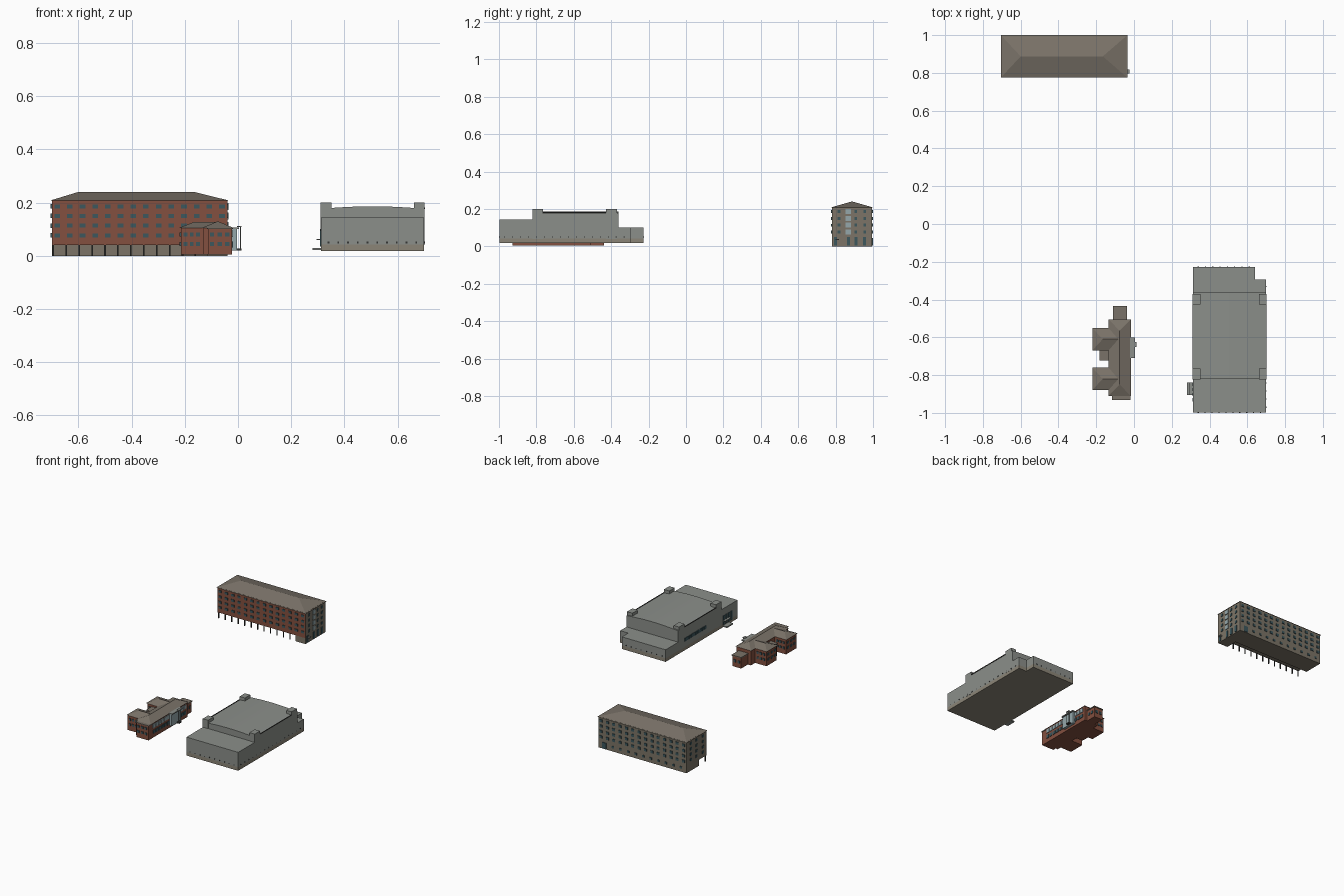
import bpy, bmesh, math

cube = bpy.data.objects.get("Cube")
if cube:
    bpy.data.objects.remove(cube, do_unlink=True)


def material(name, r, g, b):
    m = bpy.data.materials.new(name)
    m.use_nodes = True
    m.diffuse_color = (r, g, b, 1)
    m.node_tree.nodes["Principled BSDF"].inputs["Base Color"].default_value = (r, g, b, 1)
    return m


BRICK = material("red brick", .23, .08, .05)
RENDER = material("taupe render", .20, .175, .135)
ROOF = material("taupe roof", .195, .17, .14)
GREY = material("grey cladding", .26, .275, .255)
PLINTH = material("beige plinth", .26, .235, .185)
TEAL = material("teal window", .045, .095, .11)
PALE = material("pale glass", .30, .39, .41)
DARK = material("dark trim", .035, .035, .033)


def finish(name, bm, *mats):
    bmesh.ops.recalc_face_normals(bm, faces=bm.faces[:])
    mesh = bpy.data.meshes.new(name)
    for m in mats:
        mesh.materials.append(m)
    bm.to_mesh(mesh)
    bm.free()
    ob = bpy.data.objects.new(name, mesh)
    bpy.context.collection.objects.link(ob)
    return ob


def add_box(bm, x0, x1, y0, y1, z0, z1):
    vs = bmesh.ops.create_cube(bm, size=1)["verts"]
    for v in vs:
        v.co.x = x1 if v.co.x > 0 else x0
        v.co.y = y1 if v.co.y > 0 else y0
        v.co.z = z1 if v.co.z > 0 else z0


def box(name, x, y, z, mat):
    bm = bmesh.new()
    add_box(bm, *x, *y, *z)
    return finish(name, bm, mat)


def prism(name, points, z, mat):
    """Extrude a plan outline upwards."""
    bm = bmesh.new()
    f = bm.faces.new([bm.verts.new((px, py, z[0])) for px, py in points])
    top = bmesh.ops.extrude_face_region(bm, geom=[f])["geom"]
    for v in top:
        if isinstance(v, bmesh.types.BMVert):
            v.co.z = z[1]
    return finish(name, bm, mat)


def hip_roof(name, x, y, z, inset, along="x"):
    """Hipped roof; inset gives the two ridge end setbacks."""
    bm = bmesh.new()
    c = [bm.verts.new((px, py, z[0])) for px, py in
         ((x[0], y[0]), (x[1], y[0]), (x[1], y[1]), (x[0], y[1]))]
    if along == "y":
        mid = sum(x) / 2
        a, b = (mid, y[0] + inset[0]), (mid, y[1] - inset[1])
        c = c[3:] + c[:3]
    else:
        mid = sum(y) / 2
        a, b = (x[0] + inset[0], mid), (x[1] - inset[1], mid)
    a, b = (bm.verts.new((*p, z[1])) for p in (a, b))
    if along == "y":
        c = [c[1], c[0], c[3], c[2]]
    p, q, r, s = c
    faces = ((p, q, b, a), (q, r, b), (r, s, a, b), (s, p, a), (p, q, r, s))
    for f in faces:
        bm.faces.new(f)
    return finish(name, bm, ROOF)


def plates(name, side, plane, centres, heights, w, h, mat, t=.004):
    """Grid of thin plates on a wall; side is the wall's outward axis."""
    bm = bmesh.new()
    a, b = sorted((plane - .001 * (1 if side[0] == "+" else -1),
                   plane + t * (1 if side[0] == "+" else -1)))
    for c in centres:
        for z in heights:
            span = (c - w / 2, c + w / 2)
            xy = ((a, b), span) if side[1] == "x" else (span, (a, b))
            add_box(bm, *xy[0], *xy[1], z - h / 2, z + h / 2)
    return finish(name, bm, mat)


def spread(a, b, n):
    return [a + (b - a) * i / (n - 1) for i in range(n)]


# ---- Long block on posts ----
block = box("long_block_upper", (-.70, -.04), (.78, .995), (.04, .21), BRICK)
block.data.materials.append(RENDER)
for p in block.data.polygons:
    p.material_index = 0 if p.normal.y < -.5 else 1
box("long_block_ground_floor", (-.70, -.04), (.86, .995), (0, .04), RENDER)
box("long_block_lobby", (-.115, -.04), (.78, .86), (0, .04), RENDER)
hip_roof("long_block_roof", (-.705, -.035), (.775, 1.0), (.208, .24), (.105, .13))
bm = bmesh.new()
for px in spread(-.694, -.16, 12):
    add_box(bm, px - .003, px + .003, .782, .788, 0, .04)
finish("long_block_posts", bm, DARK)
floors = spread(.077, .186, 4)
plates("long_block_front_windows", "-y", .78, spread(-.68, -.06, 14), floors, .021, .015, TEAL)
plates("long_block_back_windows", "+y", .995, spread(-.68, -.06, 14), floors, .02, .017, TEAL)
plates("long_block_back_ground_windows", "+y", .995, spread(-.66, -.15, 10), [.03], .016, .014, TEAL)
plates("long_block_back_door", "+y", .995, [-.085], [.024], .03, .04, TEAL)
plates("long_block_right_windows", "+x", -.04, [.818, .908, .955], floors, .014, .017, TEAL)
plates("long_block_stair_glazing", "+x", -.04, [.868], floors, .03, .026, PALE)
plates("long_block_right_doors", "+x", -.04, [.80, .868, .91, .955], [.028], .016, .045, TEAL)
plates("long_block_left_windows", "-x", -.70, [.82, .89, .95], floors, .015, .017, TEAL)
box("long_block_porch", (-.04, -.025), (.798, .818), (.034, .04), GREY)

# ---- Small brick building ----
EAVE = .105
box("brick_main_body", (-.13, -.022), (-.905, -.51), (.004, EAVE), BRICK)
hip_roof("brick_main_roof", (-.135, -.017), (-.91, -.505), (EAVE, .13), (.06, .06), "y")
for label, y0, y1 in (("front", -.875, -.765), ("back", -.665, -.555)):
    box(f"{label}_wing", (-.215, -.12), (y0, y1), (.004, EAVE), BRICK)
    hip_roof(f"{label}_wing_roof", (-.221, -.03), (y0 - .005, y1 + .005), (EAVE, .127), (.055, .05))
    plates(f"{label}_wing_end_windows", "-x", -.215, spread(y0 + .02, y1 - .02, 3),
           [.045, .08], .016, .015, TEAL)
    for side, yy in (("-y", y0), ("+y", y1)):
        plates(f"{label}_wing_windows", side, yy, spread(-.197, -.15, 3),
               [.045, .08], .014, .015, TEAL)
box("wing_infill", (-.18, -.12), (-.72, -.66), (.004, .085), BRICK)
box("wing_infill_roof", (-.183, -.12), (-.723, -.66), (.085, .09), ROOF)
box("front_bay", (-.113, -.022), (-.928, -.90), (.004, .10), BRICK)
box("front_bay_roof", (-.117, -.018), (-.932, -.89), (.10, EAVE), ROOF)
plates("front_bay_windows", "-y", -.928, spread(-.098, -.04, 3), [.045, .08], .016, .015, TEAL)
box("back_annex", (-.107, -.042), (-.51, -.438), (.004, .075), BRICK)
box("back_annex_roof", (-.11, -.038), (-.51, -.434), (.075, .081), ROOF)
plates("annex_windows", "+y", -.438, [-.09, -.06], [.045], .016, .018, TEAL)
plates("annex_side_windows", "+x", -.042, [-.49, -.46], [.045], .014, .018, TEAL)
plates("brick_gallery_glazing", "+x", -.022, spread(-.87, -.54, 12), [.083], .025, .026, PALE)
plates("brick_lower_windows", "+x", -.022, spread(-.87, -.54, 12), [.043], .021, .022, TEAL)
# Entrance with its light frame canopy
box("entrance_glazing", (-.022, -.004), (-.705, -.605), (.02, .10), PALE)
box("entrance_roof", (-.022, .004), (-.71, -.60), (.10, .107), GREY)
box("entrance_canopy", (-.004, .014), (-.65, -.625), (.108, .112), GREY)
bm = bmesh.new()
for py in (-.648, -.627):
    add_box(bm, .008, .011, py - .0015, py + .0015, .025, .108)
finish("entrance_posts", bm, GREY)
box("entrance_step", (-.004, .014), (-.65, -.625), (.02, .028), DARK)

# ---- Large grey hall ----
X0, X1 = .312, .70
low_plan = [(X0, -.37), (X0, -.227), (.64, -.227), (.64, -.295), (X1, -.295), (X1, -.37)]
hall_plan = [(X0, -.998)] + low_plan[:-1] + [(X1, -.998)]
prism("hall_plinth", hall_plan, (.018, .042), PLINTH)
prism("hall_back_low_part", low_plan, (.042, .10), GREY)
box("hall_front_part", (X0, X1), (-.998, -.82), (.042, .143), GREY)
box("hall_centre", (X0, X1), (-.82, -.362), (.042, .174), GREY)
# Shallow vaulted roof
bm = bmesh.new()
arc = [(X0 + (X1 - X0) * i / 12, .177 + .009 * math.sin(math.pi * i / 12)) for i in range(13)]
outline = [(X0, .172)] + arc + [(X1, .172)]
face = bm.faces.new([bm.verts.new((px, -.82, pz)) for px, pz in outline])
new = bmesh.ops.extrude_face_region(bm, geom=[face])["geom"]
bmesh.ops.translate(bm, vec=(0, .458, 0), verts=[v for v in new if isinstance(v, bmesh.types.BMVert)])
finish("hall_vaulted_roof", bm, GREY)
# Corner towers
for tx in (X0, X1 - .038):
    for ty in (-.822, -.427):
        box("hall_corner_tower", (tx - .001, tx + .039), (ty, ty + .057), (.04, .20), GREY)
for side, plane in (("-x", X0), ("+x", X1)):
    plates("hall_eaves_trim", side, plane, [-.597], [.178], .34, .006, DARK, .002)
# Small vents above the plinth
plates("hall_front_vents", "-y", -.998, spread(.34, .67, 10), [.05], .006, .006, DARK, .002)
plates("hall_right_vents", "+x", X1, spread(-.97, -.33, 16), [.05], .006, .006, DARK, .002)
plates("hall_back_vents", "+y", -.227, spread(.34, .61, 8), [.05], .006, .006, DARK, .002)
# Glazing and entrance on the side facing the brick building
plates("hall_window_strip", "-x", X0, spread(-.65, -.44, 10), [.09], .019, .022, TEAL, .003)
plates("hall_entrance_doors", "-x", X0, spread(-.93, -.85, 4), [.065], .017, .06, TEAL, .003)
box("hall_entrance_step", (.28, X0), (-.905, -.84), (.022, .03), GREY)
box("hall_entrance_canopy", (.295, X0), (-.905, -.84), (.06, .064), GREY)
